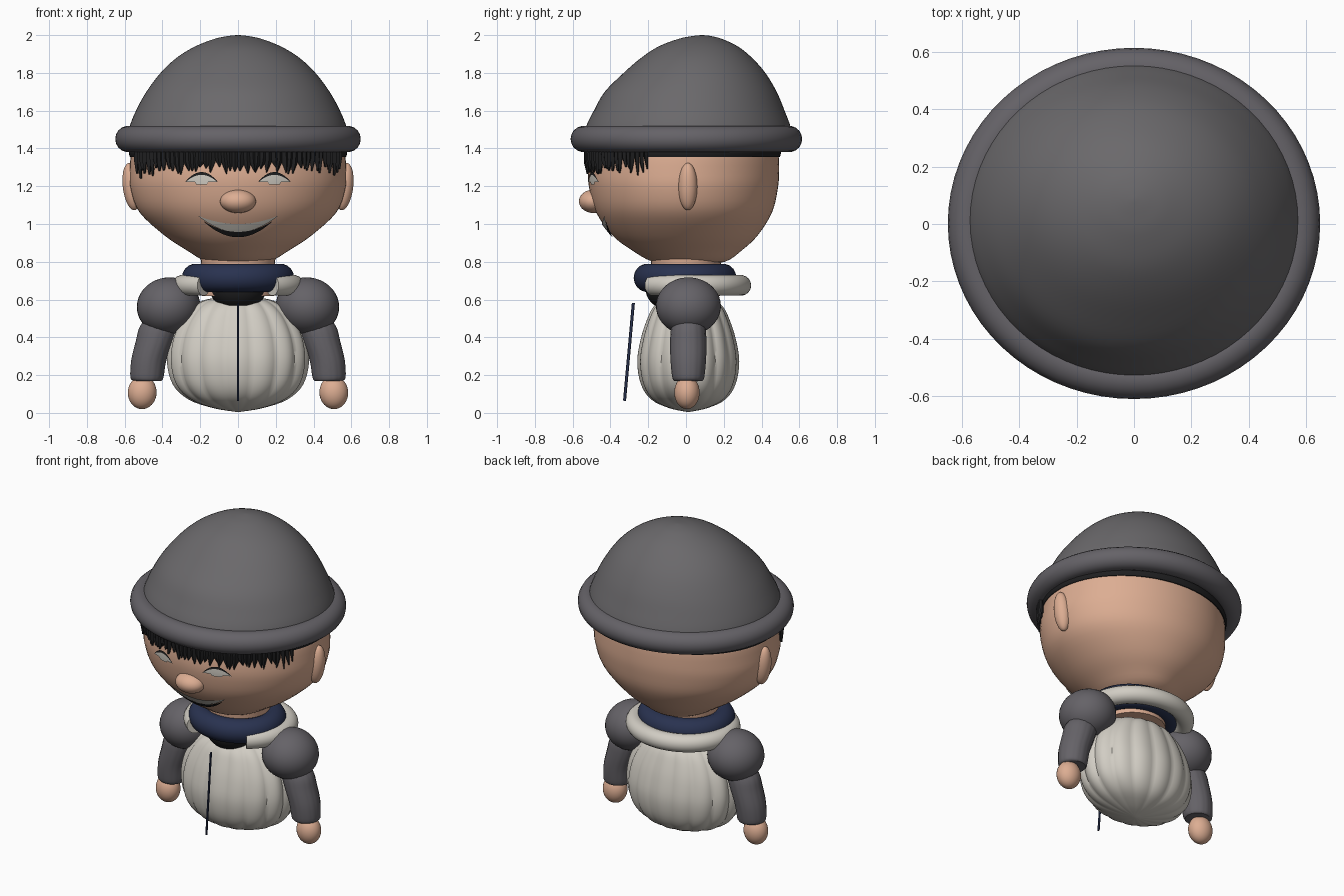
import bpy, bmesh, math, random
from mathutils import Vector, Matrix

if "Cube" in bpy.data.objects:
    bpy.data.objects.remove(bpy.data.objects["Cube"])

random.seed(4)
TAU = 2 * math.pi


def material(name, r, g, b):
    m = bpy.data.materials.new(name)
    m.diffuse_color = (r, g, b, 1)
    m.use_nodes = True
    m.node_tree.nodes["Principled BSDF"].inputs["Base Color"].default_value = m.diffuse_color
    return m


HAT = material("hat grey", .145, .14, .147)
SLEEVE = material("sleeve grey", .13, .123, .137)
SKIN = material("skin", .72, .42, .29)
CREAM = material("cream", .64, .61, .55)
NAVY = material("navy", .022, .032, .08)
BLACK = material("black", .014, .014, .015)


def make(name, bm, mat, angle=40):
    bmesh.ops.recalc_face_normals(bm, faces=bm.faces)
    me = bpy.data.meshes.new(name)
    bm.to_mesh(me)
    bm.free()
    ob = bpy.data.objects.new(name, me)
    bpy.context.collection.objects.link(ob)
    me.materials.append(mat)
    bpy.ops.object.select_all(action='DESELECT')
    ob.select_set(True)
    bpy.context.view_layer.objects.active = ob
    bpy.ops.object.shade_smooth_by_angle(angle=math.radians(angle))
    return ob


def refine(rows, steps=4):
    """Smooth curve through profile rows."""
    pts = [Vector(r) for r in rows]
    pts = [pts[0]] + pts + [pts[-1]]
    out = []
    for i in range(1, len(pts) - 2):
        a, b, c, d = pts[i - 1:i + 3]
        for s in range(steps):
            t = s / steps
            out.append(.5 * (2 * b + (c - a) * t + (2 * a - 5 * b + 4 * c - d) * t * t
                             + (3 * b - a - 3 * c + d) * t ** 3))
    return out + [pts[-1]]


def loft(name, rows, mat, n=64, lobes=0, depth=0):
    """Stacked ellipses; each row is z, centre x, centre y, radius x, radius y."""
    bm = bmesh.new()
    rings = []
    for z, cx, cy, rx, ry in refine(rows):
        ring = []
        for i in range(n):
            a = TAU * i / n
            k = 1 - depth * (1 - abs(math.cos(lobes * a / 2))) if lobes else 1
            ring.append(bm.verts.new((cx + k * rx * math.cos(a), cy + k * ry * math.sin(a), z)))
        rings.append(ring)
    for lo, hi in zip(rings, rings[1:]):
        for i in range(n):
            j = (i + 1) % n
            bm.faces.new((lo[i], lo[j], hi[j], hi[i]))
    bm.faces.new(rings[0])
    bm.faces.new(rings[-1])
    return make(name, bm, mat)


def ball(name, loc, radii, mat, tilt=0):
    bm = bmesh.new()
    bmesh.ops.create_uvsphere(bm, u_segments=32, v_segments=20, radius=1)
    bm.transform(Matrix.Translation(loc) @ Matrix.Rotation(tilt, 4, 'Y') @ Matrix.Diagonal((*radii, 1)))
    return make(name, bm, mat)


def ring(name, loc, rx, ry, minor, mat, start=0, end=TAU, height=None, n=72, m=18):
    """Elliptical torus, or an open arc with capped ends."""
    bm = bmesh.new()
    full = end - start > TAU - .01
    h = height or minor
    loops = []
    for i in range(n if full else n + 1):
        a = start + (end - start) * i / n
        loops.append([bm.verts.new((loc[0] + (rx + minor * math.cos(t)) * math.cos(a),
                                    loc[1] + (ry + minor * math.cos(t)) * math.sin(a),
                                    loc[2] + h * math.sin(t)))
                      for t in (TAU * k / m for k in range(m))])
    for i in range(n):
        p, q = loops[i], loops[(i + 1) % len(loops)]
        for k in range(m):
            bm.faces.new((p[k], p[(k + 1) % m], q[(k + 1) % m], q[k]))
    if not full:
        bm.faces.new(loops[0])
        bm.faces.new(loops[-1])
    return make(name, bm, mat)


# Head and neck
HEAD = [(.775, 0, .01, .03, .03), (.80, 0, .015, .165, .19), (.86, 0, .005, .27, .29),
        (.94, 0, -.005, .39, .385), (1.06, 0, -.01, .52, .465), (1.18, 0, -.013, .568, .498),
        (1.28, 0, -.012, .573, .505), (1.39, 0, -.005, .56, .49), (1.47, 0, 0, .5, .44)]
loft("head", HEAD, SKIN)
loft("neck", [(.62, 0, 0, .19, .18), (.72, 0, 0, .19, .18), (.84, 0, 0, .2, .19)], SKIN, 32)
HEAD_FINE = refine(HEAD)


def head_at(z):
    for p, q in zip(HEAD_FINE, HEAD_FINE[1:]):
        if p[0] <= z <= q[0]:
            return p.lerp(q, (z - p[0]) / (q[0] - p[0]))
    return HEAD_FINE[-1]


def face_plate(name, x0, x1, low, high, mat, lift=.008, n=24, m=5):
    """Thin patch lying on the front of the head between two height curves."""
    bm = bmesh.new()
    cols = []
    for i in range(n + 1):
        u = 2 * i / n - 1
        x = x0 + (x1 - x0) * i / n
        col = []
        for j in range(m + 1):
            z = low(u) + (high(u) - low(u)) * j / m
            _, _, cy, rx, ry = head_at(z)
            y = cy - ry * math.sqrt(max(0, 1 - (x / rx) ** 2)) - lift
            col.append(bm.verts.new((x, y, z)))
        cols.append(col)
    for p, q in zip(cols, cols[1:]):
        for j in range(m):
            bm.faces.new((p[j], q[j], q[j + 1], p[j + 1]))
    return make(name, bm, mat)


# Eyes, lids, mouth
for s, side in ((-1, "left"), (1, "right")):
    xs = (s * .193 - .085, s * .193 + .085)
    face_plate(side + "_eye", *xs, lambda u: 1.222 - .012 * (abs(u) < .35),
               lambda u: 1.222 + .04 * (1 - u * u), CREAM)
    face_plate(side + "_eyelid", *xs, lambda u: 1.221 + .039 * (1 - u * u),
               lambda u: 1.224 + .051 * (1 - u * u), BLACK, .01)
face_plate("teeth", -.21, .21, lambda u: .957 + .085 * u * u,
           lambda u: 1.0 + .043 * u * u, CREAM)
face_plate("mouth", -.18, .18, lambda u: .93 + .082 * u * u,
           lambda u: .958 + .056 * u * u, BLACK, .009)

# Nose and ears
ball("nose", (0, -.49, 1.12), (.095, .077, .062), SKIN)
for s, side in ((-1, "left"), (1, "right")):
    ball(side + "_ear", (s * .562, .01, 1.198), (.048, .05, .126), SKIN, s * .12)

# Hat
loft("hat_crown", [(1.42, 0, .012, .585, .56), (1.51, 0, .012, .575, .543), (1.60, 0, .017, .54, .505),
                   (1.70, 0, .025, .485, .455), (1.80, 0, .045, .41, .375), (1.88, 0, .056, .325, .293),
                   (1.94, 0, .065, .227, .21), (1.98, 0, .075, .125, .115), (1.995, 0, .083, .055, .05),
                   (2.0, 0, .085, .006, .006)], HAT, 72)
ring("hat_brim", (0, .002, 1.45), .58, .543, .07, SLEEVE)

# Hair band and fringe of tapered locks
loft("hair_band", [(1.355, 0, -.005, .572, .502), (1.38, 0, -.005, .578, .508),
                   (1.43, 0, 0, .57, .5)], BLACK)
bm = bmesh.new()
count = 46
for i in range(count):
    u = 2 * i / (count - 1) - 1
    a = -math.pi / 2 + u * math.radians(66)
    edge = abs(u) ** 3
    tip = random.uniform(1.265, 1.305) - edge * random.uniform(0, .08)
    half = .052 - .026 * edge
    lean = random.uniform(-.025, .025)
    mid = 1.335 + random.uniform(-.01, .015)
    rows = []
    for z, w, d in ((1.42, half, 0), (mid, half * .8, lean * .3), (tip, .004, lean)):
        rows.append([bm.verts.new(((.585 + off) * math.cos(a + d + v), (.525 + off) * math.sin(a + d + v), z))
                     for v, off in ((-w, 0), (0, .016 if w > .01 else .004), (w, 0), (0, -.012))])
    for p, q in zip(rows, rows[1:]):
        for k in range(4):
            bm.faces.new((p[k], p[(k + 1) % 4], q[(k + 1) % 4], q[k]))
    bm.faces.new(rows[-1])
make("fringe", bm, BLACK, 20)

# Collars and undershirt
ring("scarf", (0, -.005, .715), .225, .2, .072, NAVY, height=.075)
gap = math.radians(52)
ring("hood_collar", (0, .03, .675), .295, .26, .055, CREAM, -math.pi / 2 + gap * .73,
     1.5 * math.pi - gap * .73)
ball("undershirt", (0, -.075, .66), (.15, .14, .12), BLACK)

# Puffy body
loft("body", [(.005, 0, .012, .008, .006), (.025, 0, .012, .13, .1), (.07, 0, .012, .26, .195),
              (.15, 0, .012, .345, .25), (.27, 0, .012, .376, .27), (.39, 0, .012, .362, .252),
              (.49, 0, .012, .315, .22), (.56, 0, .012, .25, .185), (.60, 0, .012, .17, .13),
              (.615, 0, .012, .05, .04)], CREAM, 128, 16, .045)

# Zip cord
bm = bmesh.new()
bmesh.ops.create_cone(bm, cap_ends=True, segments=8, radius1=.008, radius2=.008, depth=.52)
bm.transform(Matrix.Translation((0, -.302, .323)) @ Matrix.Rotation(-.09, 4, 'X')
             @ Matrix.Diagonal((.7, 1, 1, 1)))
zip_cord = make("zip_cord", bm, NAVY)
if zip_cord.data.vertices[0].co.z < .2 and zip_cord.data.vertices[0].co.y > -.3:
    zip_cord.scale.y = 1

# Arms
for s, side in ((-1, "left"), (1, "right")):
    ball(side + "_shoulder", (s * .368, .013, .565), (.168, .172, .152), SLEEVE, s * .15)
    loft(side + "_sleeve", [(.17, s * .48, .012, .075, .075), (.19, s * .482, .012, .088, .085),
                            (.28, s * .472, .012, .093, .094), (.38, s * .442, .012, .099, .096),
                            (.46, s * .418, .012, .1, .088), (.54, s * .395, .012, .06, .05)],
         SLEEVE, 48, 16, .03)
    ball(side + "_hand", (s * .507, .005, .108), (.076, .067, .088), SKIN, -s * .05)
